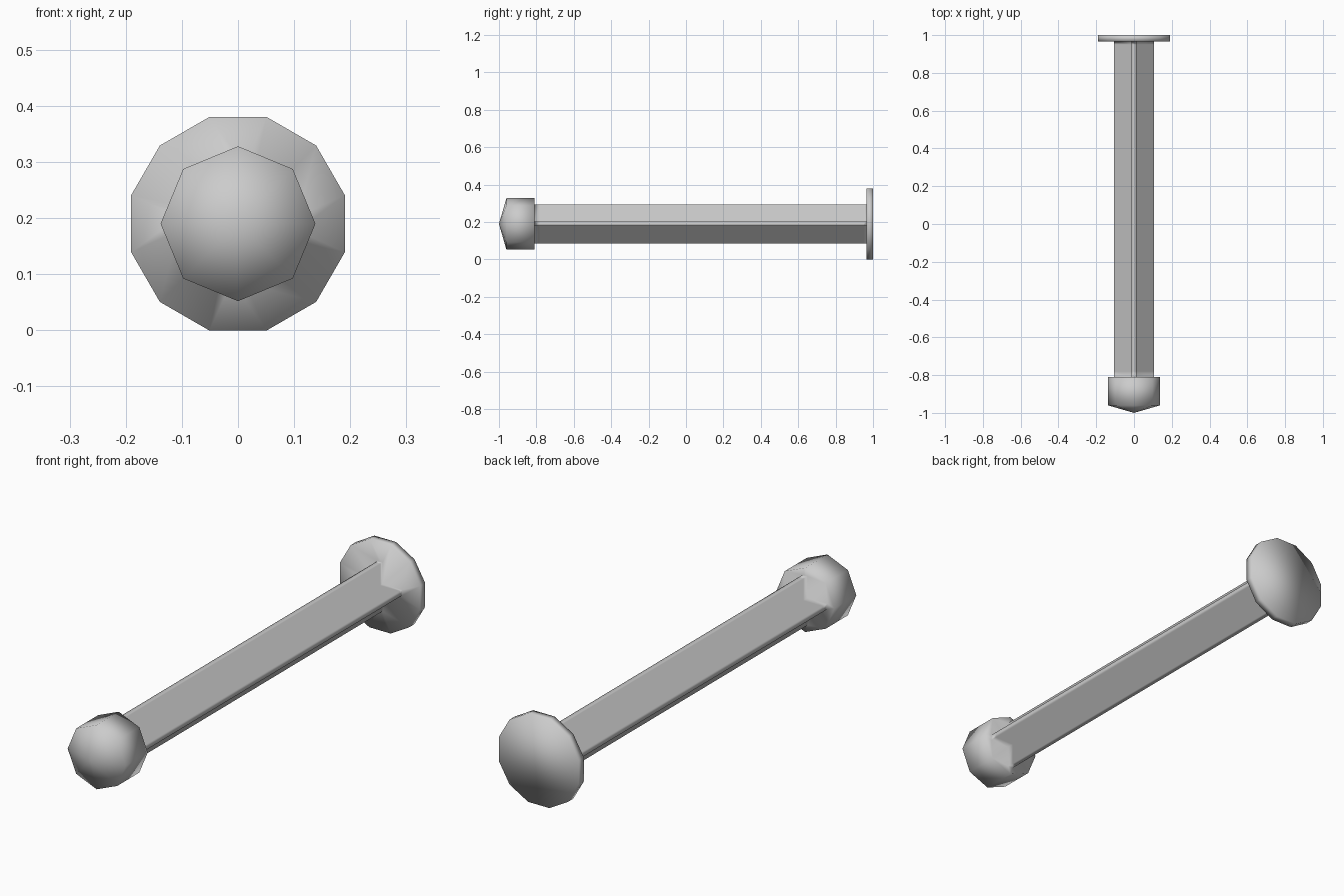
import bpy, bmesh
from math import cos, sin, pi, radians

cube = bpy.data.objects.get("Cube")
if cube:
    bpy.data.objects.remove(cube, do_unlink=True)

AXIS_Z = 0.19
FIN, HALF = 0.105, 0.012      # fin reach and half thickness
bm = bmesh.new()


def ring(points, y):
    return [bm.verts.new((x, y, AXIS_Z + z)) for x, z in points]


def polygon(sides, radius, start=0.0):
    return [(radius * cos(start + 2 * pi * i / sides),
             radius * sin(start + 2 * pi * i / sides)) for i in range(sides)]


def bridge(a, b):
    n = len(a)
    for i in range(n):
        j = (i + 1) % n
        bm.faces.new((a[i], a[j], b[j], b[i]))


# Cross-shaped section: fin corner, inner corner, fin corner per quarter turn
cross = []
for q in range(4):
    c, s = round(cos(q * pi / 2)), round(sin(q * pi / 2))
    for x, z in ((FIN, HALF), (HALF, HALF), (HALF, FIN)):
        cross.append((x * c - z * s, x * s + z * c))

# Shaft
shaft = [ring(cross, y) for y in (-0.81, -0.78, 0.95, 0.965)]
for a, b in zip(shaft, shaft[1:]):
    bridge(a, b)

# End disc
disc = polygon(12, 0.197, radians(15))
disc_front, disc_back = ring(disc, 0.965), ring(disc, 1.0)
bridge(shaft[-1], disc_front)
bridge(disc_front, disc_back)
bm.faces.new(disc_back)

# Head: octagonal barrel with a shallow pointed cap
octagon = polygon(8, 0.138)
head_back, head_front = ring(octagon, -0.81), ring(octagon, -0.96)
bridge(head_back, head_front)
tip = bm.verts.new((0, -1.0, AXIS_Z))
for i in range(8):
    bm.faces.new((head_front[i], head_front[(i + 1) % 8], tip))

# Head underside, joining the octagon to the fins
root = shaft[0]
for q in range(4):
    r0, r1, r2, r3 = (root[(3 * q + k) % 12] for k in range(4))
    h0, h1, h2 = (head_back[(2 * q + k) % 8] for k in range(3))
    bm.faces.new((r0, r1, h1, h0))
    bm.faces.new((r1, r2, h2, h1))
    bm.faces.new((r2, r3, h2))

bmesh.ops.recalc_face_normals(bm, faces=bm.faces)
for f in bm.faces:
    f.smooth = True

mesh = bpy.data.meshes.new("finned_pin")
bm.to_mesh(mesh)
bm.free()

# Grey material
grey = bpy.data.materials.new("plain_grey")
grey.use_nodes = True
colour = (0.6, 0.6, 0.6, 1)
grey.diffuse_color = colour
grey.node_tree.nodes["Principled BSDF"].inputs["Base Color"].default_value = colour
mesh.materials.append(grey)

pin = bpy.data.objects.new("finned_pin", mesh)
bpy.context.collection.objects.link(pin)
